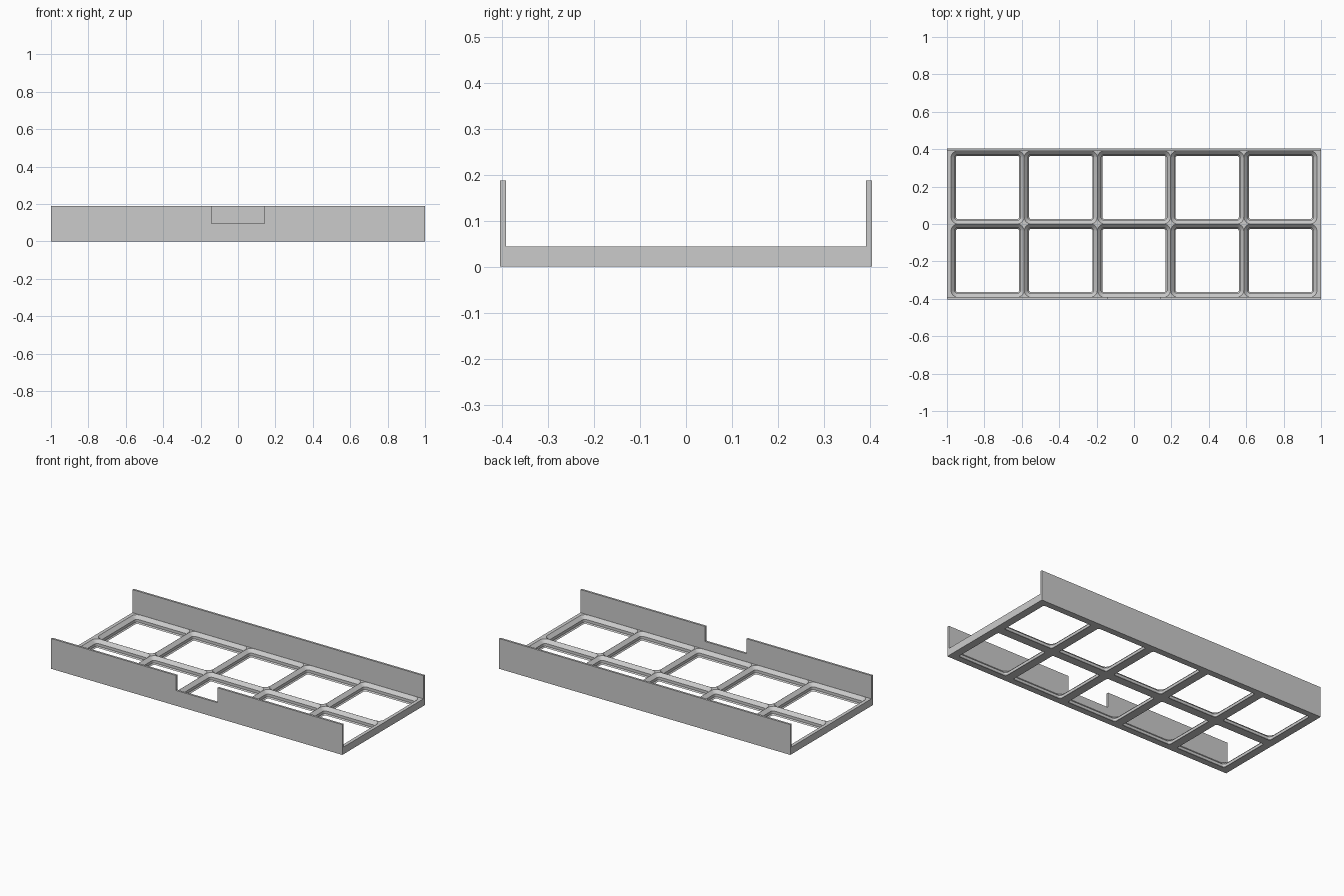
import bpy, bmesh, math

if "Cube" in bpy.data.objects:
    bpy.data.objects.remove(bpy.data.objects["Cube"])

P = 0.3915            # cell pitch
H = 0.0445            # grid height
HX, HY = 1.0, 0.4045  # half length, half width
WALL_H = 0.188
NX, NY, SEG = 5, 2, 8

grey = bpy.data.materials.new("light_grey")
grey.diffuse_color = (0.6, 0.6, 0.6, 1)
grey.use_nodes = True
grey.node_tree.nodes["Principled BSDF"].inputs["Base Color"].default_value = grey.diffuse_color


def finish(bm, name):
    me = bpy.data.meshes.new(name)
    bm.to_mesh(me)
    bm.free()
    me.materials.append(grey)
    ob = bpy.data.objects.new(name, me)
    bpy.context.collection.objects.link(ob)
    return ob


def ring(bm, cx, cy, inset, z):
    """Rounded square, inset from the cell edge."""
    h, r = P / 2 - inset, 0.0373 - inset
    out = []
    for q, (sx, sy) in enumerate(((1, 1), (-1, 1), (-1, -1), (1, -1))):
        for i in range(SEG + 1):
            a = math.pi / 2 * (q + i / SEG)
            out.append(bm.verts.new((cx + sx * (h - r) + r * math.cos(a),
                                     cy + sy * (h - r) + r * math.sin(a), z)))
    return out


def corners(bm, x0, x1, y0, y1, z):
    return [bm.verts.new((x, y, z)) for x, y in ((x1, y1), (x0, y1), (x0, y0), (x1, y0))]


def cap(bm, loop, sq, up):
    """Flat face between a rounded opening and its cell rectangle."""
    n = SEG + 1
    faces = []
    for q in range(4):
        for i in range(SEG):
            faces.append((loop[q * n + i], sq[q], loop[q * n + i + 1]))
        nq = (q + 1) % 4
        faces.append((loop[q * n + SEG], sq[q], sq[nq], loop[nq * n]))
    for f in faces:
        bm.faces.new(f if up else f[::-1])


# Open grid floor with stepped, chamfered sockets
bm = bmesh.new()
for ix in range(NX):
    for iy in range(NY):
        cx, cy = (ix - (NX - 1) / 2) * P, (iy - (NY - 1) / 2) * P
        x0 = -HX if ix == 0 else cx - P / 2
        x1 = HX if ix == NX - 1 else cx + P / 2
        y0, y1 = cy - P / 2, cy + P / 2
        loops = [ring(bm, cx, cy, i, z) for i, z in
                 ((0.0266, 0), (0.02, 0.0075), (0.02, 0.0245), (0.0004, H))]
        for a, b in zip(loops, loops[1:]):
            for i in range(len(a)):
                j = (i + 1) % len(a)
                bm.faces.new((a[j], a[i], b[i], b[j]))
        low, top = corners(bm, x0, x1, y0, y1, 0), corners(bm, x0, x1, y0, y1, H)
        cap(bm, loops[0], low, False)
        cap(bm, loops[-1], top, True)
        if ix == NX - 1:
            bm.faces.new((low[3], low[0], top[0], top[3]))
        if ix == 0:
            bm.faces.new((low[1], low[2], top[2], top[1]))
bmesh.ops.remove_doubles(bm, verts=bm.verts, dist=1e-5)
floor = finish(bm, "grid_floor")
bpy.context.view_layer.objects.active = floor
floor.select_set(True)
bpy.ops.object.shade_smooth_by_angle(angle=math.radians(30))


# Long side walls, extruded from a front outline
def wall(name, outline, ya, yb):
    bm = bmesh.new()
    f = bm.faces.new([bm.verts.new((x, ya, z)) for x, z in outline])
    ext = bmesh.ops.extrude_face_region(bm, geom=[f], use_keep_orig=True)
    for v in ext["geom"]:
        if isinstance(v, bmesh.types.BMVert):
            v.co.y = yb
    bmesh.ops.recalc_face_normals(bm, faces=bm.faces)
    finish(bm, name)


N, NZ = 0.1425, 0.095
wall("back_wall", [(-HX, 0), (HX, 0), (HX, WALL_H), (-HX, WALL_H)], P, HY)
wall("front_wall", [(-HX, 0), (HX, 0), (HX, WALL_H), (N, WALL_H), (N, NZ),
                    (-N, NZ), (-N, WALL_H), (-HX, WALL_H)], -HY, -P)
